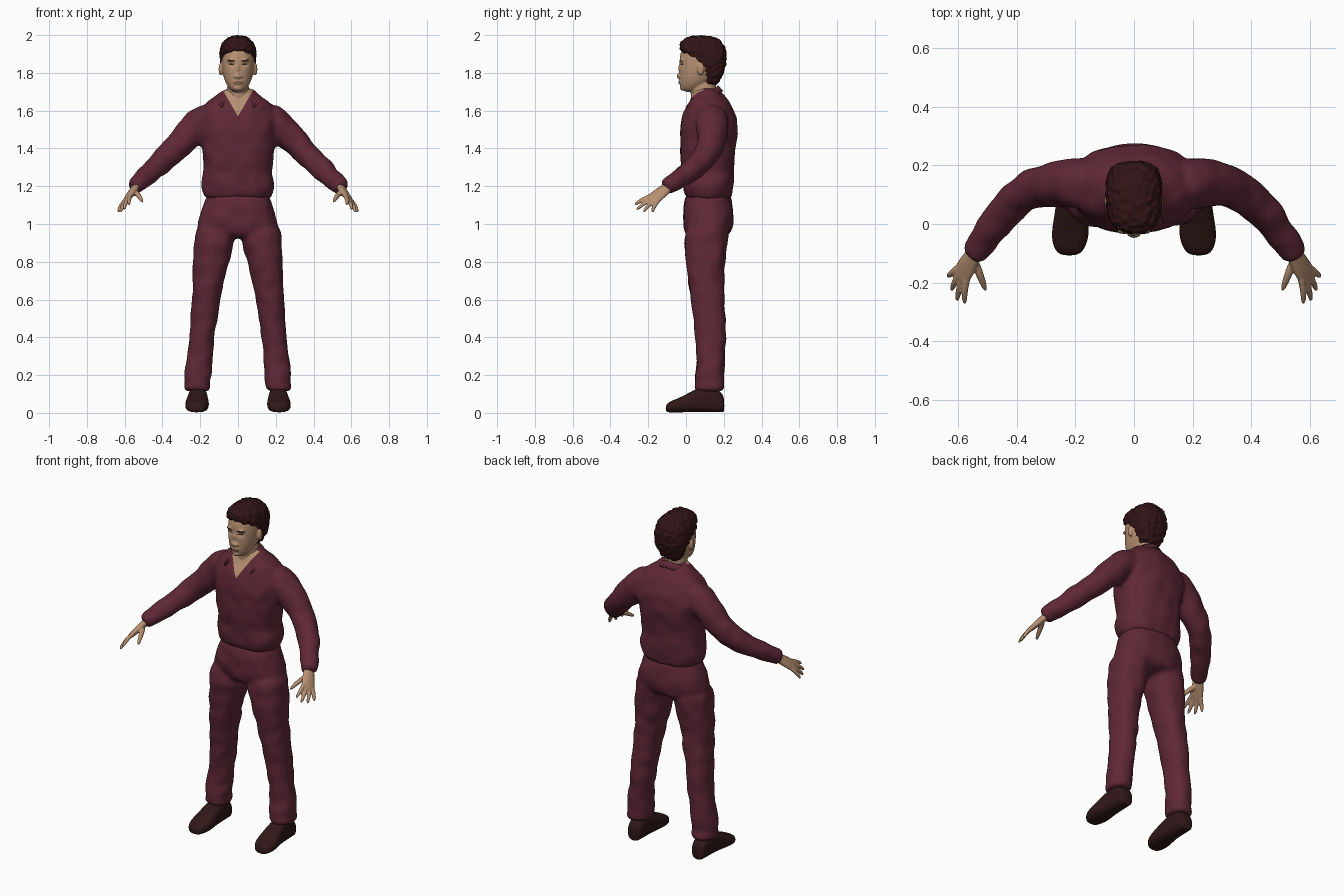
import bpy, bmesh, math
from mathutils import Vector, Matrix, noise
from mathutils.bvhtree import BVHTree

if "Cube" in bpy.data.objects:
    bpy.data.objects.remove(bpy.data.objects["Cube"])


def material(name, *rgb):
    m = bpy.data.materials.new(name)
    m.use_nodes = True
    m.diffuse_color = (*rgb, 1)
    m.node_tree.nodes["Principled BSDF"].inputs["Base Color"].default_value = (*rgb, 1)
    return m


CLOTH = material("maroon cloth", .115, .021, .037)
SKIN = material("skin", .47, .28, .17)
HAIR = material("dark brown hair", .032, .007, .008)
LEATHER = material("dark leather", .03, .009, .009)
LIP = material("lip", .3, .14, .09)
EYE = material("dark eye", .03, .02, .016)


def loft(bm, rings, power=2.0, n=24):
    """Skin a closed tube over rings given as centre, half-axis u, half-axis v."""
    def curve(c):
        return math.copysign(abs(c) ** (2 / power), c)
    loops = []
    for c, u, v in rings:
        angles = [math.tau * i / n for i in range(n)]
        loops.append([bm.verts.new(c + u * curve(math.cos(a)) + v * curve(math.sin(a)))
                      for a in angles])
    for lo, hi in zip(loops, loops[1:]):
        for i in range(n):
            j = (i + 1) % n
            bm.faces.new((lo[i], lo[j], hi[j], hi[i]))
    bm.faces.new(loops[0])
    bm.faces.new(loops[-1])


def stack(bm, rows, power=2.0, side=1):
    """Horizontal rings from rows of z, x, half width, front y, back y."""
    loft(bm, [(Vector((x * side, (f + b) / 2, z)), Vector((w, 0, 0)),
               Vector((0, (b - f) / 2, 0))) for z, x, w, f, b in rows], power)


def limb(bm, rows, side=1, n=16):
    """Round tube along rows of x, y, z, radius."""
    pts = [Vector((x * side, y, z)) for x, y, z, r in rows]
    rings = []
    for i, p in enumerate(pts):
        t = (pts[min(i + 1, len(pts) - 1)] - pts[max(i - 1, 0)]).normalized()
        u = t.cross(Vector((0, 0, 1))).normalized()
        rings.append((p, u * rows[i][3], t.cross(u) * rows[i][3]))
    loft(bm, rings, n=n)


def ball(bm, centre, size):
    bmesh.ops.create_uvsphere(bm, u_segments=16, v_segments=10, radius=1,
                              matrix=Matrix.Translation(centre) @ Matrix.Diagonal((*size, 1)))


def finish(name, bm, mat, voxel=0, bumps=0, scale=1):
    """Make an object; a voxel size blends its pieces into one smooth skin."""
    bmesh.ops.recalc_face_normals(bm, faces=bm.faces)
    me = bpy.data.meshes.new(name)
    bm.to_mesh(me)
    bm.free()
    ob = bpy.data.objects.new(name, me)
    bpy.context.collection.objects.link(ob)
    if voxel:
        ob.modifiers.new("round", "SUBSURF").levels = 2
        blend = ob.modifiers.new("blend", "REMESH")
        blend.mode, blend.voxel_size = "VOXEL", voxel
        relax = ob.modifiers.new("relax", "SMOOTH")
        relax.iterations = 4
        shape = ob.evaluated_get(bpy.context.evaluated_depsgraph_get())
        me = bpy.data.meshes.new_from_object(shape)
        ob.modifiers.clear()
        ob.data = me
        normals = [v.normal.copy() for v in me.vertices]
        for v, nor in zip(me.vertices, normals):
            v.co += nor * bumps * noise.noise(v.co * scale)
    me.materials.clear()
    me.materials.append(mat)
    for p in me.polygons:
        p.use_smooth, p.material_index = True, 0
    return ob


# Shirt: torso with both sleeves
bm = bmesh.new()
stack(bm, [(z, 0, w, f, b) for z, w, f, b in (
    (1.12, .165, .005, .235), (1.16, .187, -.01, .25), (1.21, .202, -.018, .257),
    (1.26, .182, -.02, .25), (1.35, .187, -.03, .257), (1.45, .2, -.034, .272),
    (1.53, .212, -.03, .277), (1.6, .2, -.01, .255), (1.65, .165, .015, .225),
    (1.68, .115, .03, .2), (1.72, .07, .04, .165))], 2.4)
SLEEVE = [(.12, .14, 1.57, .085), (.2, .14, 1.54, .09), (.275, .137, 1.46, .077),
          (.335, .125, 1.4, .07), (.395, .095, 1.342, .066), (.46, .02, 1.275, .058),
          (.535, -.088, 1.207, .046), (.552, -.112, 1.19, .044)]
for s in (1, -1):
    limb(bm, SLEEVE, s, 20)
shirt = finish("shirt", bm, CLOTH, .011, .008, 13)

# Open neckline cut into the shirt front
SLOPE, LOW = .58, 1.57
bm = bmesh.new()
bm.from_mesh(shirt.data)
for s in (1, -1):
    front = [f for f in bm.faces if f.calc_center_median().y < .1 and f.calc_center_median().z > 1.5]
    geom = set(front) | {e for f in front for e in f.edges} | {v for f in front for v in f.verts}
    bmesh.ops.bisect_plane(bm, geom=list(geom), plane_co=(0, 0, LOW), plane_no=(s, 0, -SLOPE))
for f in bm.faces:
    c = f.calc_center_median()
    if c.y < .09 and abs(c.x) < (c.z - LOW) * SLOPE:
        f.material_index = 1
bm.to_mesh(shirt.data)
bm.free()
shirt.data.materials.append(SKIN)

# Folded collar
bm = bmesh.new()
for s in (1, -1):
    edge = []
    for i in range(13):
        t = i / 12
        a, k = .9 + (math.pi - .9) * t, (1 - t) ** 2
        top = 1.685 + .05 * t
        edge.append([bm.verts.new(p) for p in (
            (s * .075 * math.sin(a), .095 - .075 * math.cos(a), top),
            (s * (.1 * math.sin(a) + .012 * k), .095 - .1 * math.cos(a) - .035 * k,
             top - .03 - .035 * k))])
    for (a, b), (c, d) in zip(edge, edge[1:]):
        bm.faces.new((a, b, d, c))
bmesh.ops.remove_doubles(bm, verts=bm.verts, dist=.001)
collar = finish("collar", bm, CLOTH)
collar.modifiers.new("thickness", "SOLIDIFY").thickness = .01

# Trousers: hips and both legs
bm = bmesh.new()
stack(bm, [(z, 0, w, f, b) for z, w, f, b in (
    (1.18, .16, .0, .23), (1.11, .182, -.012, .25), (1.04, .207, -.018, .257),
    (.98, .219, -.014, .247), (.92, .2, .0, .22))], 2.3)
LEG = [(1.02, .112, .108, -.008, .24), (.9, .125, .11, -.01, .217), (.78, .146, .093, 0, .205),
       (.67, .161, .08, .015, .2), (.55, .176, .072, .034, .208), (.39, .194, .068, .054, .212),
       (.26, .207, .068, .058, .202), (.2, .212, .074, .046, .203), (.17, .213, .066, .052, .198),
       (.14, .215, .072, .042, .204), (.11, .216, .066, .045, .2)]
for s in (1, -1):
    stack(bm, LEG, 2.2, s)
finish("trousers", bm, CLOTH, .011, .007, 14)

# Shoes, lofted from heel to toe
for s, word in ((1, "left"), (-1, "right")):
    bm = bmesh.new()
    loft(bm, [(Vector((s * (.213 + .05 * max(0, .05 - y)), y, h / 2 + .003)), Vector((w, 0, 0)),
               Vector((0, 0, h / 2))) for y, w, h in (
        (.203, .03, .07), (.19, .045, .11), (.13, .05, .14), (.06, .053, .13), (.01, .06, .1),
        (-.04, .065, .075), (-.085, .053, .058), (-.108, .03, .04))], 2.6)
    shoe = finish(word + "_shoe", bm, LEATHER)
    shoe.modifiers.new("round", "SUBSURF").levels = 2

# Hands: flat palm, four fingers and a thumb
TIPS = [(.576, -.274, 1.1), (.603, -.264, 1.073), (.622, -.228, 1.06), (.635, -.18, 1.06)]
THUMB = [(.545, -.12, 1.17, .016), (.524, -.175, 1.15, .014), (.503, -.232, 1.113, .009)]
wrist, knuckle = Vector((.53, -.078, 1.211)), Vector((.59, -.178, 1.128))
across = Vector((.55, .68, -.48))
palm_normal = across.cross(knuckle - wrist).normalized()
for s, word in ((1, "left"), (-1, "right")):
    bm = bmesh.new()
    loft(bm, [(wrist.lerp(knuckle, t), across * w, palm_normal * d) for t, w, d in (
        (0, .03, .022), (.3, .032, .021), (.65, .041, .019), (1, .041, .014), (1.1, .034, .011))], n=16)
    for i, tip in enumerate(TIPS):
        base = knuckle + across * (.021 * i - .0315)
        mid = base.lerp(Vector(tip), .5) + Vector((.004, -.002, .004))
        start = base.lerp(wrist, .2)
        limb(bm, [(*start, .012), (*base, .0125), (*mid, .0115), (*tip, .008)], n=12)
    limb(bm, THUMB, n=12)
    bmesh.ops.scale(bm, vec=(s, 1, 1), verts=bm.verts)
    finish(word + "_hand", bm, SKIN, .0045)

# Head with neck, ears, nose and lips
bm = bmesh.new()
stack(bm, [(z, 0, w, f, b) for z, w, f, b in (
    (1.698, .026, -.012, .05), (1.72, .05, -.027, .08), (1.755, .07, -.034, .14),
    (1.8, .083, -.036, .18), (1.85, .089, -.035, .195), (1.9, .087, -.034, .198),
    (1.95, .07, -.012, .18), (1.985, .035, .03, .13))], 2.2)
stack(bm, [(1.58, 0, .06, .04, .16), (1.67, 0, .06, .024, .155), (1.79, 0, .06, .02, .17)])
limb(bm, [(0, -.022, 1.858, .01), (0, -.038, 1.815, .012), (0, -.042, 1.787, .017),
          (0, -.026, 1.77, .013)])
ball(bm, (0, -.031, 1.75), (.026, .009, .012))
ball(bm, (0, -.019, 1.722), (.024, .014, .017))
for s in (1, -1):
    ball(bm, (s * .092, .078, 1.82), (.011, .019, .034))
    ball(bm, (s * .014, -.033, 1.782), (.01, .012, .009))
    ball(bm, (s * .034, -.023, 1.868), (.026, .011, .009))
head = finish("head", bm, SKIN, .005)
for v in head.data.vertices:
    if v.co.y < .03:
        dx, dz = (abs(v.co.x) - .034) / .018, (v.co.z - 1.843) / .012
        v.co.y += .007 * math.exp(-dx * dx - dz * dz)

# Painted face details laid on the skin
bpy.context.view_layer.update()
surface = BVHTree.FromObject(head, bpy.context.evaluated_depsgraph_get())


def patch(name, x, z, w, h, mat, tilt=0):
    bm = bmesh.new()
    bmesh.ops.create_circle(bm, cap_ends=True, cap_tris=True, segments=20, radius=1)
    bmesh.ops.subdivide_edges(bm, edges=bm.edges, cuts=2, use_grid_fill=True)
    for v in bm.verts:
        px, pz = x + v.co.x * w, z + v.co.y * h + tilt * v.co.x * w
        hit = surface.ray_cast(Vector((px, -1, pz)), Vector((0, 1, 0)))[0]
        v.co = (px, hit.y - .0015 if hit else 0, pz)
    finish(name, bm, mat)


for s, word in ((1, "left"), (-1, "right")):
    patch(word + "_eye", s * .035, 1.845, .014, .0045, EYE)
    patch(word + "_eyebrow", s * .036, 1.865, .021, .004, HAIR, s * .12)
patch("mouth", 0, 1.751, .025, .007, LIP)
patch("mouth_line", 0, 1.752, .024, .0015, EYE)

# Short hair, squared so its edge meets the temples
bm = bmesh.new()
stack(bm, [(z, 0, w, f, b) for z, w, f, b in (
    (1.725, .045, .1, .15), (1.765, .068, .095, .182), (1.805, .085, .085, .2),
    (1.84, .093, .04, .21), (1.885, .096, .01, .215), (1.915, .096, -.03, .213),
    (1.945, .089, -.036, .205), (1.975, .07, -.022, .18), (1.997, .035, .02, .135))], 2.9)
finish("hair", bm, HAIR, .006, .008, 55)
